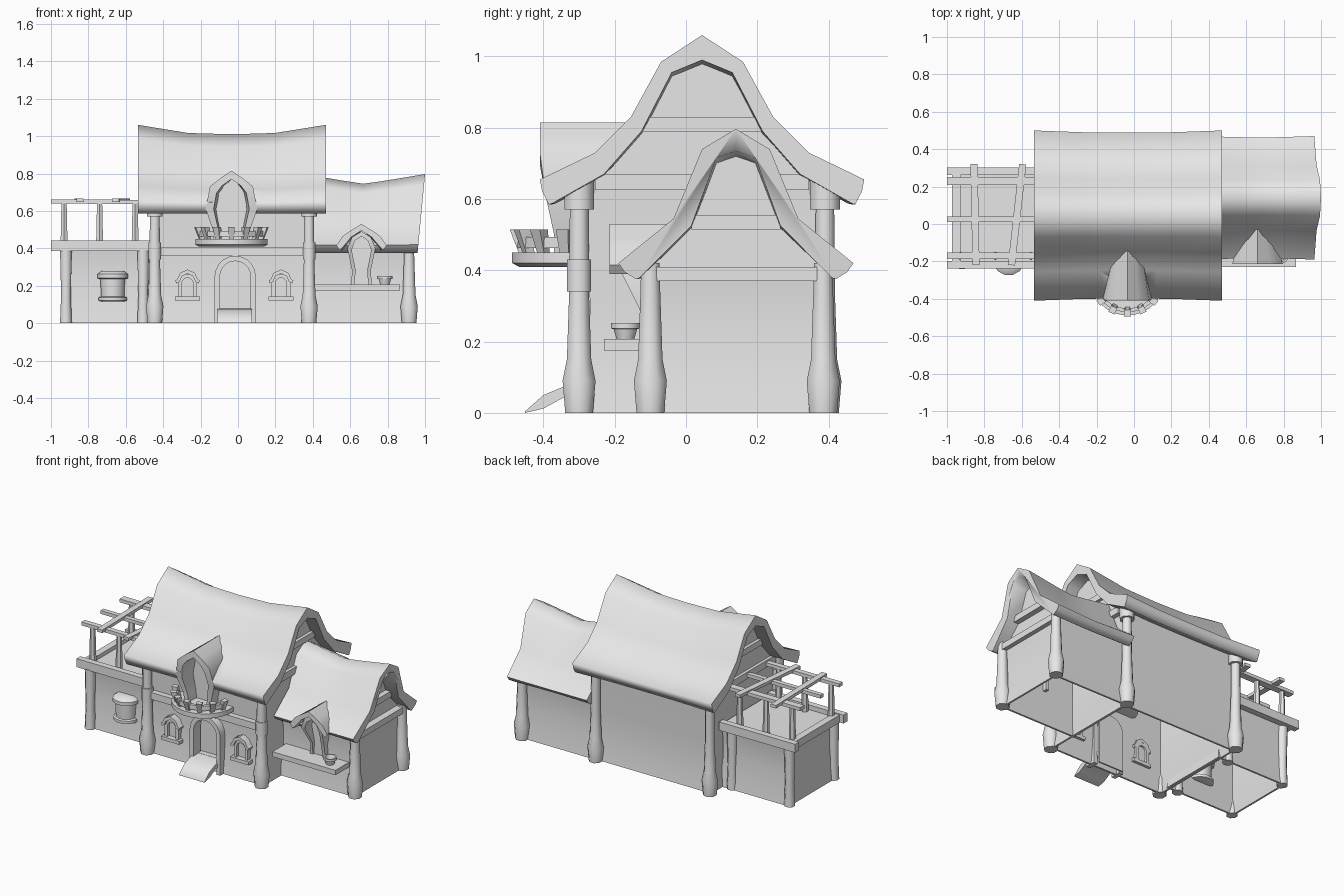
import bpy, bmesh
from math import sin, cos, pi, radians
from mathutils import Vector

cube = bpy.data.objects.get("Cube")
if cube:
    bpy.data.objects.remove(cube)

plaster = bpy.data.materials.new("light_grey")
plaster.use_nodes = True
plaster.diffuse_color = (0.8, 0.8, 0.8, 1)
plaster.node_tree.nodes["Principled BSDF"].inputs["Base Color"].default_value = (0.8, 0.8, 0.8, 1)


def shade(ob, angle):
    bpy.ops.object.select_all(action='DESELECT')
    ob.select_set(True)
    bpy.context.view_layer.objects.active = ob
    bpy.ops.object.shade_smooth_by_angle(angle=radians(angle))


def loft(name, rings, wrap=False, angle=50):
    """Skin a list of closed rings; cap the ends unless the rings wrap round."""
    bm = bmesh.new()
    vs = [[bm.verts.new(p) for p in r] for r in rings]
    n = len(vs[0])
    for i in range(len(vs) if wrap else len(vs) - 1):
        a, b = vs[i], vs[(i + 1) % len(vs)]
        for j in range(n):
            k = (j + 1) % n
            bm.faces.new((a[j], a[k], b[k], b[j]))
    if not wrap:
        bm.faces.new(vs[0])
        bm.faces.new(vs[-1])
    bmesh.ops.recalc_face_normals(bm, faces=bm.faces)
    me = bpy.data.meshes.new(name)
    bm.to_mesh(me)
    bm.free()
    me.materials.append(plaster)
    ob = bpy.data.objects.new(name, me)
    bpy.context.collection.objects.link(ob)
    shade(ob, angle)
    return ob


def cut(ob, cutter, angle):
    mod = ob.modifiers.new("opening", 'BOOLEAN')
    mod.operation = 'DIFFERENCE'
    mod.solver = 'EXACT'
    mod.object = cutter
    bpy.context.view_layer.objects.active = ob
    bpy.ops.object.modifier_apply(modifier=mod.name)
    bpy.data.objects.remove(cutter)
    shade(ob, angle)


def box(name, x0, x1, y0, y1, z0, z1):
    return loft(name, [[(x0, y0, z), (x1, y0, z), (x1, y1, z), (x0, y1, z)] for z in (z0, z1)])


def beam(name, a, b, w, h):
    a, b = Vector(a), Vector(b)
    d = (b - a).normalized()
    s = d.cross(Vector((0, 0, 1))).normalized() * w / 2
    u = s.cross(d).normalized() * h / 2
    return loft(name, [[p + s + u, p - s + u, p - s - u, p + s - u] for p in (a, b)])


def lathe(name, cx, cy, prof, n=8, sy=1):
    angs = [2 * pi * (i + 0.5) / n for i in range(n)]
    return loft(name, [[(cx + r * cos(a), cy + sy * r * sin(a), z) for a in angs] for r, z in prof])


def mirrored(half):
    return [(-d, z) for d, z in reversed(half)] + [p for p in half if p[0] > 0]


def prism_y(name, cx, pts, y0, y1):
    return loft(name, [[(cx + d, y, z) for d, z in pts] for y in (y0, y1)])


def frame_y(name, cx, outer, inner, y0, y1, lean=lambda z: 0, taper=1):
    """Bar or hood along an open outline, from y0 back to y1, where it may narrow."""
    return loft(name, [[(cx + o[0], y0 + lean(o[1]), o[1]), (cx + o[0] * taper, y1, o[1]),
                        (cx + i[0] * taper, y1, i[1]), (cx + i[0], y0 + lean(i[1]), i[1])]
                       for o, i in zip(outer, inner)])


def arch(half, z0, top, n=10):
    mid = [(-half * cos(pi * i / n), top - half + half * sin(pi * i / n)) for i in range(n + 1)]
    return [(-half, z0)] + mid + [(half, z0)]


def walls(name, x0, x1, y0, y1, top, t=0.012):
    """Thin hollow walls, flared a little at the foot and the head."""
    levels = [(0, 0.018), (0.08, 0.008), (0.2, 0), (0.32, 0), (top, 0.012)]

    def ring(z, o):
        return [(x0 - o, y0 - o, z), (x1 + o, y0 - o, z), (x1 + o, y1 + o, z), (x0 - o, y1 + o, z)]
    return loft(name, [ring(z, o) for z, o in levels] + [ring(z, o - t) for z, o in reversed(levels)],
                wrap=True, angle=20)


def roof(name, cy, outer, inner, stations):
    """Bent gable roof; each station is x, ridge drop, eave setback."""
    lo, hi = inner[-1][1], outer[0][1]
    section = mirrored(outer) + mirrored(inner)[::-1]
    rings = []
    for x, drop, skew in stations:
        f = [(z - lo) / (hi - lo) for d, z in section]
        rings.append([(x - skew * (1 - k), cy + d * (1 - drop * 0.5), z - drop * k)
                      for (d, z), k in zip(section, f)])
    return loft(name, rings, angle=79)


def gable(name, cy, half, base, x0, x1):
    pts = mirrored(half)
    pts = [(pts[0][0], base)] + pts + [(pts[-1][0], base)]
    return loft(name, [[(x, cy + d, z) for d, z in pts] for x in (x0, x1)])


# Main house: walls, gables, timber
main_in = [(0, 0.99), (0.085, 0.955), (0.17, 0.79), (0.275, 0.67), (0.42, 0.588), (0.43, 0.585)]
main_out = [(0, 1.06), (0.115, 0.985), (0.2, 0.83), (0.3, 0.73), (0.455, 0.655), (0.449, 0.622)]
main_walls = walls("main_walls", -0.43, 0.37, -0.27, 0.36, 0.65)
cut(main_walls, prism_y("door_cutter", -0.015, arch(0.085, 0.05, 0.335), -0.4, -0.2), 20)
for side, x in (("right", -0.45), ("left", 0.37)):
    gable("main_gable_" + side, 0.045, main_in[:4], 0.63, x, x + 0.02)
    for z0, z1, h in ((0.625, 0.67, 0.3), (0.79, 0.83, 0.165)):
        box("gable_beam_" + side, x - 0.02, x + 0.04, 0.045 - h, 0.045 + h, z0, z1)
main_roof = roof("main_roof", 0.045, main_out, main_in,
                 [(-0.535, 0, 0), (-0.27, 0.043, 0), (-0.19, 0.046, 0), (-0.03, 0.05, 0),
                  (0.12, 0.046, 0), (0.2, 0.043, 0), (0.47, 0, 0)])
box("front_beam", -0.43, 0.37, -0.31, -0.26, 0.36, 0.405)
post = [(0.042, 0), (0.05, 0.09), (0.037, 0.15), (0.03, 0.34)]
collar = [(0.036, 0.34), (0.036, 0.43), (0.03, 0.43), (0.028, 0.57)]
head = [(0.045, 0.57), (0.045, 0.66)]
for x in (-0.445, 0.38):
    lathe("front_post", x, -0.3, post + collar + head)
    lathe("back_post", x, 0.39, post + [(0.028, 0.57)] + head)

# Entrance door and ramp
frame_y("door_frame", -0.015, arch(0.11, 0, 0.36), arch(0.082, 0, 0.332), -0.32, -0.25)
prism_y("door", -0.015, arch(0.09, 0, 0.34), -0.235, -0.225)
box("door_step", -0.1, 0.07, -0.27, -0.225, 0.05, 0.08)
loft("door_ramp", [[(-0.11, y, top), (0.075, y, top), (0.075, y, low), (-0.11, y, low)]
                   for y, top, low in ((-0.452, 0.004, 0), (-0.4, 0.05, 0.012),
                                       (-0.34, 0.075, 0.045), (-0.25, 0.08, 0.05))])

# Small arched windows beside the door
cap_out = mirrored([(0, 0.287), (0.04, 0.268), (0.055, 0.235), (0.066, 0.228)])
cap_in = mirrored([(0, 0.265), (0.03, 0.25), (0.042, 0.222), (0.06, 0.212)])
for x in (-0.27, 0.23):
    frame_y("window_frame", x, arch(0.05, 0.135, 0.262), arch(0.03, 0.135, 0.242), -0.3, -0.245)
    prism_y("window_pane", x, arch(0.035, 0.135, 0.245), -0.28, -0.265)
    frame_y("window_hood", x, cap_out, cap_in, -0.315, -0.245)
    box("window_sill", x - 0.066, x + 0.066, -0.315, -0.245, 0.12, 0.142)
    beam("window_bar", (x, -0.285, 0.14), (x, -0.285, 0.24), 0.01, 0.01)

# Dormer over the balcony
cx = -0.035
d_out = [(0, 0.815), (0.06, 0.775), (0.115, 0.73), (0.138, 0.61), (0.1, 0.5), (0.095, 0.45)]
d_in = [(0, 0.77), (0.05, 0.735), (0.08, 0.695), (0.095, 0.61), (0.07, 0.5), (0.065, 0.45)]
cut(main_roof, prism_y("dormer_cutter", cx, mirrored(d_in), -0.6, -0.29), 79)
frame_y("dormer_hood", cx, mirrored(d_out), mirrored(d_in), -0.37, -0.1,
        lambda z: -0.04 * min(1, max(0, (z - 0.52) / 0.15)), 0.6)
prism_y("dormer_back", cx, mirrored([(d * 1.05, z) for d, z in d_in]), -0.295, -0.28)

# Balcony with leaning posts and a low rail
lathe("balcony_floor", cx, -0.3, [(0.175, 0.41), (0.195, 0.42), (0.195, 0.45)], 24, 0.97)
turns = [pi * (1.08 + 0.84 * i / 6) for i in range(7)]
spots = [(cx + 0.172 * cos(a), -0.3 + 0.165 * sin(a)) for a in turns]
for (x, y), a in zip(spots, turns):
    loft("balcony_post", [[(x + out * cos(a) + r * cos(a + q), y + out * sin(a) + r * sin(a + q), z)
                           for q in (pi / 4, 3 * pi / 4, 5 * pi / 4, 7 * pi / 4)]
                          for r, out, z in ((0.018, -0.008, 0.45), (0.025, 0.012, 0.515))])
for a, b in zip(spots, spots[1:]):
    beam("balcony_rail", (*a, 0.478), (*b, 0.478), 0.02, 0.03)

# Side wing on the left
wing_in = [(0, 0.735), (0.055, 0.715), (0.125, 0.525), (0.27, 0.379), (0.28, 0.375)]
wing_out = [(0, 0.797), (0.095, 0.74), (0.175, 0.545), (0.33, 0.42), (0.312, 0.395)]
walls("wing_walls", 0.39, 0.9, -0.09, 0.365, 0.41)
gable("wing_gable", 0.14, wing_in[:3] + [(0.23, 0.425)], 0.39, 0.87, 0.89)
box("wing_beam_low", 0.87, 0.935, -0.09, 0.37, 0.37, 0.41)
box("wing_beam_high", 0.87, 0.925, 0.015, 0.265, 0.515, 0.555)
wing_roof = roof("wing_roof", 0.14, wing_out, wing_in,
                 [(0.39, 0.008, 0), (0.47, 0.02, 0), (0.56, 0.035, 0), (0.67, 0.052, 0),
                  (0.77, 0.038, 0.008), (0.85, 0.025, 0.02), (1.0, 0, 0.04)])
for y in (-0.1, 0.385):
    lathe("wing_post", 0.915, y, post + [(0.028, 0.42)])

# Shop hatch: little gable roof, leaning frame, counter and pot
sx = 0.66
h_out = [(0, 0.53), (0.065, 0.49), (0.1, 0.465), (0.135, 0.415)]
h_in = [(0, 0.495), (0.055, 0.46), (0.075, 0.435), (0.115, 0.39)]
hatch_out = [(0, 0.49), (0.05, 0.46), (0.075, 0.4), (0.05, 0.28), (0.055, 0.205)]
hatch_in = [(0, 0.465), (0.035, 0.44), (0.052, 0.39), (0.032, 0.29), (0.035, 0.205)]
cut(wing_roof, prism_y("hatch_cutter", sx, mirrored(hatch_out), -0.4, -0.1), 79)
frame_y("hatch_roof", sx, mirrored(h_out), mirrored(h_in), -0.215, 0.0, taper=0.6)
frame_y("hatch_frame", sx, mirrored(hatch_out), mirrored(hatch_in), -0.12, -0.05,
        lambda z: -0.065 * min(1, max(0, (z - 0.27) / 0.13)))
prism_y("hatch_back", sx, mirrored(hatch_out), -0.108, -0.09)
box("shop_counter", 0.41, 0.865, -0.23, -0.08, 0.175, 0.207)
lathe("counter_pot", 0.785, -0.17, [(0.026, 0.207), (0.034, 0.235), (0.042, 0.237), (0.042, 0.252),
                                    (0.032, 0.252), (0.024, 0.225)], 12)

# Flat terrace on the right
walls("terrace_walls", -0.91, -0.44, -0.19, 0.245, 0.4)
box("terrace_floor", -0.94, -0.44, -0.21, 0.28, 0.395, 0.41)
for y in (-0.217, 0.282):
    beam("terrace_parapet", (-1, y, 0.413), (-0.45, y, 0.413), 0.04, 0.055)
beam("terrace_parapet_end", (-0.95, -0.215, 0.41), (-0.95, 0.28, 0.41), 0.045, 0.05)
for x in (-0.92, -0.507):
    for y in (-0.21, 0.245):
        lathe("terrace_post", x, y, [(0.034, 0), (0.028, 0.15), (0.034, 0.39)])

# Bay window on the terrace front
lathe("bay_window", -0.67, -0.195, [(0.055, 0.115), (0.078, 0.12), (0.078, 0.138), (0.064, 0.142),
                                    (0.068, 0.235), (0.084, 0.24), (0.084, 0.262), (0.06, 0.28)], 12, 0.95)

# Pergola
for x in (-0.93, -0.74, -0.55):
    for y in (-0.17, 0.23):
        lathe("pergola_post", x, y, [(0.022, 0.4), (0.016, 0.645)], 6)
for y, w in ((-0.17, 0.035), (0.025, 0.03), (0.23, 0.045)):
    beam("pergola_rail", (-1, y, 0.65), (-0.45, y, 0.648), w, 0.022)
beam("pergola_cross", (-0.845, -0.22, 0.657), (-0.855, 0.32, 0.657), 0.038, 0.02)
beam("pergola_cross", (-0.655, -0.22, 0.657), (-0.595, 0.32, 0.657), 0.038, 0.02)
